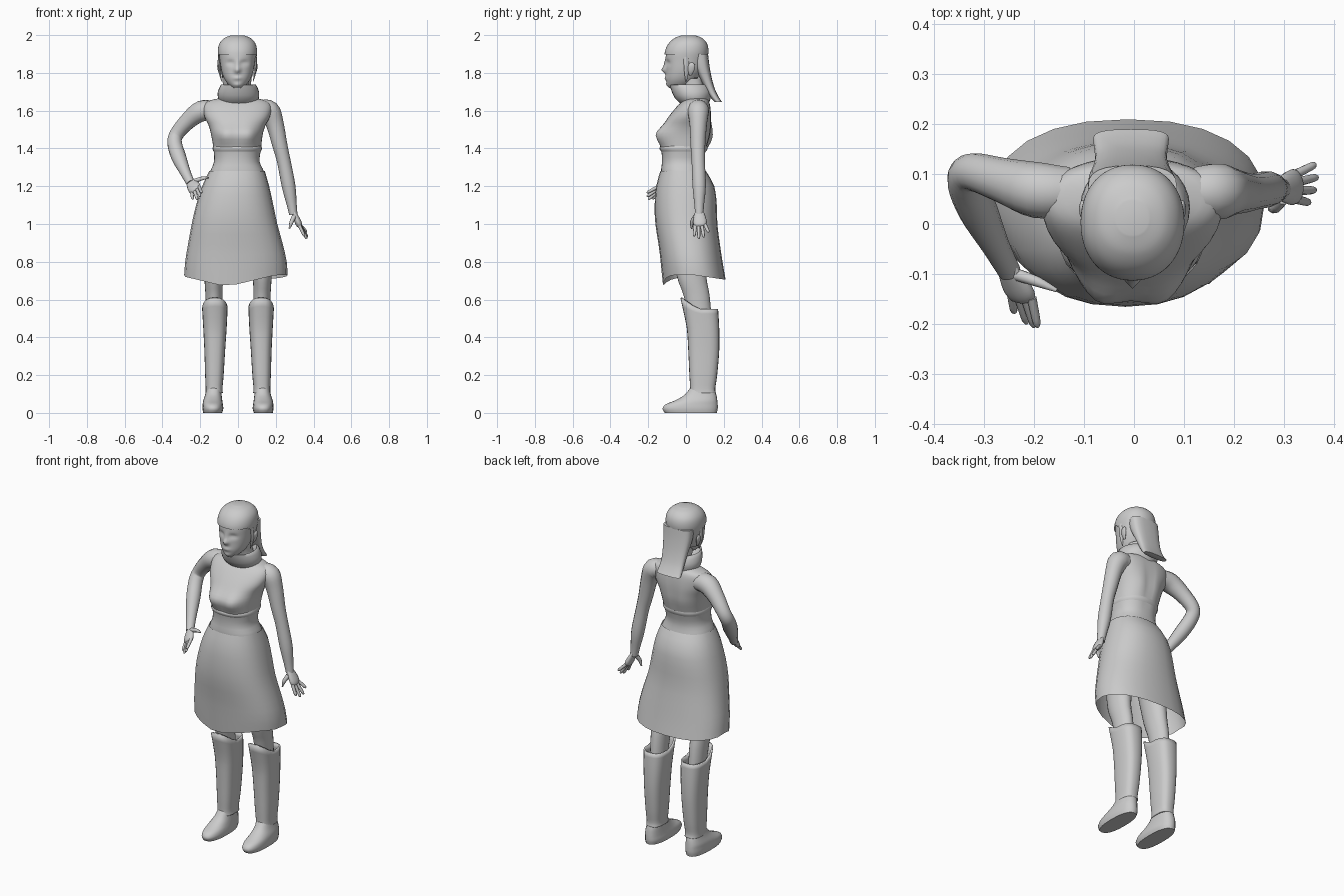
import bpy, bmesh, math
from mathutils import Vector


def smooth_keys(keys, sub):
    """Catmull-Rom interpolation of tuples."""
    out = []
    for i in range(len(keys) - 1):
        a, b, c, d = (keys[max(i - 1, 0)], keys[i], keys[i + 1], keys[min(i + 2, len(keys) - 1)])
        for k in range(sub):
            t = k / sub
            out.append(tuple(0.5 * (2 * q + (r - p) * t + (2 * p - 5 * q + 4 * r - s) * t * t
                                    + (3 * q - p - 3 * r + s) * t ** 3)
                             for p, q, r, s in zip(a, b, c, d)))
    return out + [tuple(keys[-1])]


def skin(name, rings, caps=True, angle=50):
    """Bridge a stack of point rings into one mesh object."""
    bm = bmesh.new()
    vs = [[bm.verts.new(p) for p in ring] for ring in rings]
    n = len(rings[0])
    for a, b in zip(vs, vs[1:]):
        for i in range(n):
            j = (i + 1) % n
            bm.faces.new((a[i], a[j], b[j], b[i]))
    if caps:
        bm.faces.new(vs[0][::-1])
        bm.faces.new(vs[-1])
    bmesh.ops.recalc_face_normals(bm, faces=bm.faces)
    me = bpy.data.meshes.new(name)
    bm.to_mesh(me)
    bm.free()
    me.polygons.foreach_set("use_smooth", [True] * len(me.polygons))
    me.set_sharp_from_angle(angle=math.radians(angle))
    ob = bpy.data.objects.new(name, me)
    bpy.context.collection.objects.link(ob)
    return ob


def loft(name, keys, n=24, sub=3, e=2.0, caps=True, side=1, angle=50):
    """Horizontal superellipse rings: (z, x0, x1, y_front, y_back)."""
    rings = []
    for z, x0, x1, y0, y1 in smooth_keys(keys, sub):
        ring = []
        for i in range(n):
            a = math.tau * i / n
            c, s = math.cos(a), math.sin(a)
            px = math.copysign(abs(c) ** (2 / e), c)
            py = math.copysign(abs(s) ** (2 / e), s)
            ring.append((side * ((x0 + x1) / 2 + (x1 - x0) / 2 * px),
                         (y0 + y1) / 2 + (y1 - y0) / 2 * py, z))
        rings.append(ring)
    return skin(name, rings, caps, angle)


def tube(name, keys, ref=(0, 1, 0), flat=1.0, n=14, sub=4):
    """Round limb along (x, y, z, radius); ref is the thin direction."""
    pts = smooth_keys(keys, sub)
    P = [Vector(p[:3]) for p in pts]
    rings = []
    for i, p in enumerate(pts):
        t = (P[min(i + 1, len(P) - 1)] - P[max(i - 1, 0)]).normalized()
        u = t.cross(Vector(ref)).normalized()
        v = u.cross(t)
        rings.append([P[i] + p[3] * (u * math.cos(a) + v * flat * math.sin(a))
                      for a in (math.tau * k / n for k in range(n))])
    return skin(name, rings)


def bump(ob, centre, radii, push):
    """Gaussian push of nearby vertices."""
    for v in ob.data.vertices:
        d = sum(((a - b) / r) ** 2 for a, b, r in zip(v.co, centre, radii))
        v.co += Vector(push) * math.exp(-d)


# Torso with neck
torso = loft("torso", [
    (1.18, -.17, .15, -.12, .13), (1.27, -.15, .14, -.132, .102), (1.33, -.127, .115, -.127, .093),
    (1.40, -.13, .122, -.13, .11), (1.47, -.142, .13, -.138, .13), (1.52, -.155, .145, -.118, .135),
    (1.57, -.178, .17, -.09, .135), (1.62, -.183, .177, -.05, .13), (1.65, -.16, .155, -.02, .122),
    (1.67, -.09, .09, 0, .11), (1.70, -.058, .058, -.005, .098), (1.77, -.055, .055, -.03, .085)],
    n=40, e=2.3)
for s in (-1, 1):
    bump(torso, (s * .062 - .005, -.14, 1.475), (.055, .07, .055), (s * .004, -.03, 0))
bump(torso, (0, .13, 1.5), (.025, .05, .12), (0, -.012, 0))

# Seam band under the bust
loft("bodice_band", [(1.385, -.130, .121, -.132, .107), (1.395, -.134, .126, -.139, .113),
                     (1.405, -.134, .126, -.140, .115), (1.412, -.131, .123, -.134, .114)],
     n=40, sub=1, e=2.3, caps=False)

# Skirt, open at the hem with a front point
skirt = loft("skirt", [
    (1.28, -.152, .142, -.136, .106), (1.20, -.19, .165, -.158, .15), (1.10, -.222, .187, -.166, .163),
    (1.00, -.245, .208, -.162, .166), (.89, -.265, .238, -.145, .18), (.80, -.28, .258, -.132, .195),
    (.73, -.285, .262, -.122, .21)], n=24, sub=2, e=2.3, caps=False)
for v in skirt.data.vertices:
    w = max(0, (.86 - v.co.z) / .13)
    if v.co.y < .04:
        v.co.z -= w * .062 * max(0, 1 - abs(v.co.x + .06) / .26)
    else:
        v.co.z -= w * .025 * (v.co.y - .04) / .17

# Legs, boots and feet
for s, lab in ((-1, "right"), (1, "left")):
    loft(lab + "_leg", [(1.16, .005, .165, -.09, .10), (.95, .04, .18, -.08, .10), (.73, .076, .178, -.05, .107),
                        (.62, .082, .172, -.012, .125), (.45, .085, .165, .02, .14)], side=s)
    boot = loft(lab + "_boot_shaft", [
        (.105, .08, .172, .02, .158), (.13, .082, .171, .022, .155), (.2, .076, .174, .018, .165),
        (.33, .068, .178, .012, .176), (.45, .060, .184, .004, .176), (.55, .055, .19, -.018, .17)],
        e=2.7, caps=False, side=s)
    for v in boot.data.vertices:
        if v.co.z > .46:
            w = (v.co.z - .46) / .09
            f = max(0, min(1, (.065 - v.co.y) / .085))
            v.co.z += w * .06 * f
            v.co.y -= w * .012 * f
    mod = boot.modifiers.new("thickness", "SOLIDIFY")
    mod.thickness = .01
    for c in (boot,):
        mod.offset = 1 if sum(p.normal.dot(p.center - Vector((s * .125, .09, p.center.z)))
                              for p in c.data.polygons) < 0 else -1
    loft(lab + "_foot", [(0, .084, .184, -.112, .163), (.022, .078, .188, -.124, .168),
                         (.045, .080, .187, -.108, .168), (.065, .083, .184, -.06, .166),
                         (.09, .086, .176, -.015, .162), (.115, .088, .17, .01, .155),
                         (.15, .09, .165, .035, .148)], e=2.4, side=s)

# Arms: right hand on hip, left hanging
tube("right_arm", [(-.13, .065, 1.6, .05), (-.195, .068, 1.597, .056), (-.265, .088, 1.545, .045),
                   (-.325, .104, 1.475, .038), (-.335, .082, 1.425, .039), (-.312, .025, 1.35, .039),
                   (-.277, -.045, 1.27, .028), (-.25, -.095, 1.215, .023)], ref=(-.6, -.7, .4))
tube("left_arm", [(.12, .065, 1.605, .05), (.165, .065, 1.597, .057), (.195, .065, 1.53, .047),
                  (.221, .063, 1.42, .040), (.243, .065, 1.33, .036), (.268, .07, 1.2, .036),
                  (.285, .07, 1.1, .026), (.293, .07, 1.05, .022)])

# Hands: palm, four fingers, thumb
hands = {
    "left": dict(ref=(1, 0, .4), wrist=(.291, .07, 1.07), palm=(.325, .075, .995),
                 across=(0, 1, .1), thumb=[(.297, .05, 1.04), (.283, .032, 1.01), (.272, .03, .975)],
                 tips=[(.352, .043, .935), (.364, .068, .922), (.368, .094, .93), (.364, .12, .957)]),
    "right": dict(ref=(-.5, -.2, .6), wrist=(-.257, -.082, 1.228), palm=(-.225, -.145, 1.182),
                  across=(-.7, .1, -.55), thumb=[(-.24, -.10, 1.222), (-.195, -.115, 1.24), (-.155, -.133, 1.245)],
                  tips=[(-.193, -.207, 1.165), (-.2, -.207, 1.145), (-.215, -.2, 1.13), (-.24, -.178, 1.132)])}
for lab, h in hands.items():
    w, p, ac = Vector(h["wrist"]), Vector(h["palm"]), Vector(h["across"]).normalized()
    tube(lab + "_palm", [(*w, .021), (*w.lerp(p, .4), .031), (*w.lerp(p, .8), .036),
                         (*w.lerp(p, 1.05), .030), (*w.lerp(p, 1.15), .012)], ref=h["ref"], flat=.5)
    for i, tip in enumerate(h["tips"]):
        base = p + ac * (i - 1.5) * .017
        tip = Vector(tip)
        tube(f"{lab}_finger_{i + 1}", [(*base, .0095), (*base.lerp(tip, .5), .0088),
                                       (*base.lerp(tip, .88), .0075), (*tip, .003)], ref=h["ref"], n=8, sub=2)
    a, b, c = h["thumb"]
    tube(lab + "_thumb", [(*a, .013), (*b, .011), (*c, .004)], ref=h["ref"], n=8, sub=3)

# Folded collar
loft("collar", [(1.638, -.09, .095, -.03, .12), (1.665, -.105, .11, -.058, .13), (1.70, -.107, .111, -.075, .135),
                (1.737, -.09, .095, -.087, .118), (1.728, -.08, .085, -.075, .106), (1.67, -.06, .06, -.03, .096)],
     n=28, sub=2, caps=False)

# Head with sculpted face
skull = [(1.72, .028, -.088, -.01), (1.74, .05, -.1, .03), (1.77, .07, -.106, .06), (1.81, .084, -.106, .085),
         (1.86, .092, -.107, .103), (1.91, .097, -.104, .112), (1.95, .088, -.085, .104),
         (1.978, .062, -.053, .078), (1.992, .025, -.015, .04)]
head = loft("head", [(z, -w - .003, w - .003, f, b) for z, w, f, b in skull], n=56, sub=6, e=2.15)
bump(head, (-.003, -.108, 1.815), (.015, .05, .016), (0, -.022, 0))
bump(head, (-.003, -.108, 1.845), (.010, .05, .025), (0, -.010, 0))
bump(head, (-.003, -.108, 1.772), (.022, .05, .010), (0, -.007, 0))
bump(head, (-.003, -.1, 1.735), (.02, .05, .012), (0, -.006, 0))
for s in (-1, 1):
    bump(head, (s * .037 - .003, -.1, 1.852), (.02, .05, .013), (0, .012, 0))
    bump(head, (s * .037 - .003, -.1, 1.848), (.010, .05, .006), (0, -.006, 0))
    tube("ear", [(s * .088 - .003, .022, 1.785, .005), (s * .096 - .003, .026, 1.81, .016),
                 (s * .10 - .003, .03, 1.84, .018), (s * .098 - .003, .03, 1.855, .006)], ref=(1, 0, 0), flat=.4)

# Hair cap, cut back around the face
g = .007
hair = loft("hair_cap", [(z + g * (z - 1.72) / .272, -w - g - .003, w + g - .003, f - g, b + g)
                         for z, w, f, b in skull[2:]], n=56, sub=6, e=2.15)
bm = bmesh.new()
bm.from_mesh(hair.data)
cut = [f for f in bm.faces if (c := f.calc_center_median()).z < 1.775
       or (c.y < 0 and c.z < 1.90 - max(0, c.y + .05) * .6)]
bmesh.ops.delete(bm, geom=cut, context="FACES")
bm.to_mesh(hair.data)
bm.free()

# Side locks and ponytail
for s in (-1, 1):
    tube("side_lock", [(s * .097 - .003, 0, 1.885, .014), (s * .097 - .003, .002, 1.83, .013),
                       (s * .09 - .003, .002, 1.785, .009), (s * .083 - .003, 0, 1.755, .002)],
         ref=(1, 0, 0), flat=.5, n=8)
loft("ponytail", [(1.90, -.092, .086, .03, .117), (1.84, -.092, .082, .04, .124), (1.77, -.083, .072, .075, .137),
                  (1.71, -.078, .066, .105, .155), (1.67, -.08, .068, .13, .175), (1.647, -.082, .07, .15, .19)],
     e=2.8)
